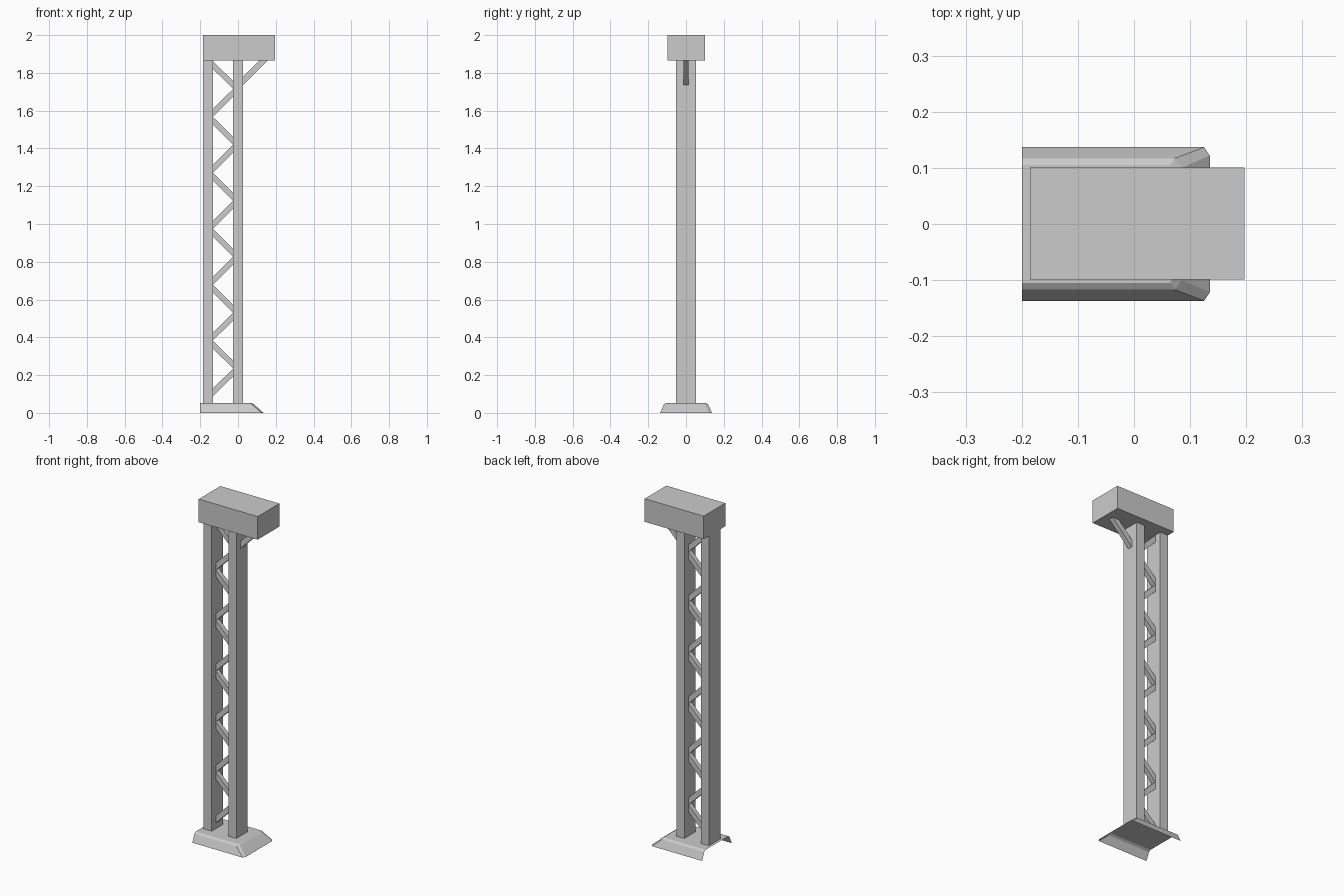
import bpy, bmesh

if "Cube" in bpy.data.objects:
    bpy.data.objects.remove(bpy.data.objects["Cube"])


def make_object(name, bm, normals=True):
    if normals:
        bmesh.ops.recalc_face_normals(bm, faces=bm.faces)
    mesh = bpy.data.meshes.new(name)
    bm.to_mesh(mesh)
    bm.free()
    obj = bpy.data.objects.new(name, mesh)
    bpy.context.collection.objects.link(obj)
    return obj


def extrude_xz(name, profile, y0, y1):
    """Extrude an x-z outline from y0 to y1."""
    bm = bmesh.new()
    face = bm.faces.new([bm.verts.new((x, y0, z)) for x, z in profile])
    ext = bmesh.ops.extrude_face_region(bm, geom=[face])
    moved = [g for g in ext["geom"] if isinstance(g, bmesh.types.BMVert)]
    bmesh.ops.translate(bm, verts=moved, vec=(0, y1 - y0, 0))
    return make_object(name, bm)


def box(name, x0, x1, y0, y1, z0, z1):
    return extrude_xz(name, [(x0, z0), (x1, z0), (x1, z1), (x0, z1)], y0, y1)


def bar(name, xa, za, xb, zb, h=0.021, d=0.014):
    """Diagonal strut whose ends are cut flush with upright faces."""
    return extrude_xz(name, [(xa, za - h), (xb, zb - h), (xb, zb + h), (xa, za + h)], -d, d)


# Head block and the two uprights
box("head_block", -0.185, 0.197, -0.099, 0.101, 1.865, 2.0)
box("rear_post", -0.185, -0.133, -0.053, 0.053, 0.053, 1.865)
box("front_post", -0.026, 0.026, -0.053, 0.053, 0.053, 1.865)

# Zigzag lattice between the uprights
step = 0.148
for i in range(12):
    low = 0.087 + i * step + 0.021
    high = low + step - 0.042
    za, zb = (low, high) if i % 2 == 0 else (high, low)
    bar(f"lattice_bar_{i + 1}", -0.133, za, -0.026, zb)

# Brace under the overhanging head, cut flush with its underside
extrude_xz("head_brace", [(0.026, 1.735), (0.156, 1.865), (0.113, 1.865), (0.026, 1.778)],
           -0.014, 0.014)

# Foot: thin sloped shell, open underneath and at the rear end
rings = [  # z, side x, side y, end x, end y
    (0.0, 0.125, 0.137, 0.135, 0.122),
    (0.045, 0.073, 0.117, 0.085, 0.100),
    (0.053, 0.064, 0.105, 0.072, 0.093),
]
bm = bmesh.new()
loops = []
for z, sx, sy, ex, ey in rings:
    outline = [(-0.2, -sy), (sx, -sy), (ex, -ey), (ex, ey), (sx, sy), (-0.2, sy)]
    loops.append([bm.verts.new((x, y, z)) for x, y in outline])
for lower, upper in zip(loops, loops[1:]):
    for k in range(5):
        bm.faces.new([lower[k], lower[k + 1], upper[k + 1], upper[k]])
bm.faces.new(loops[-1])
make_object("foot_shell", bm, normals=False)
